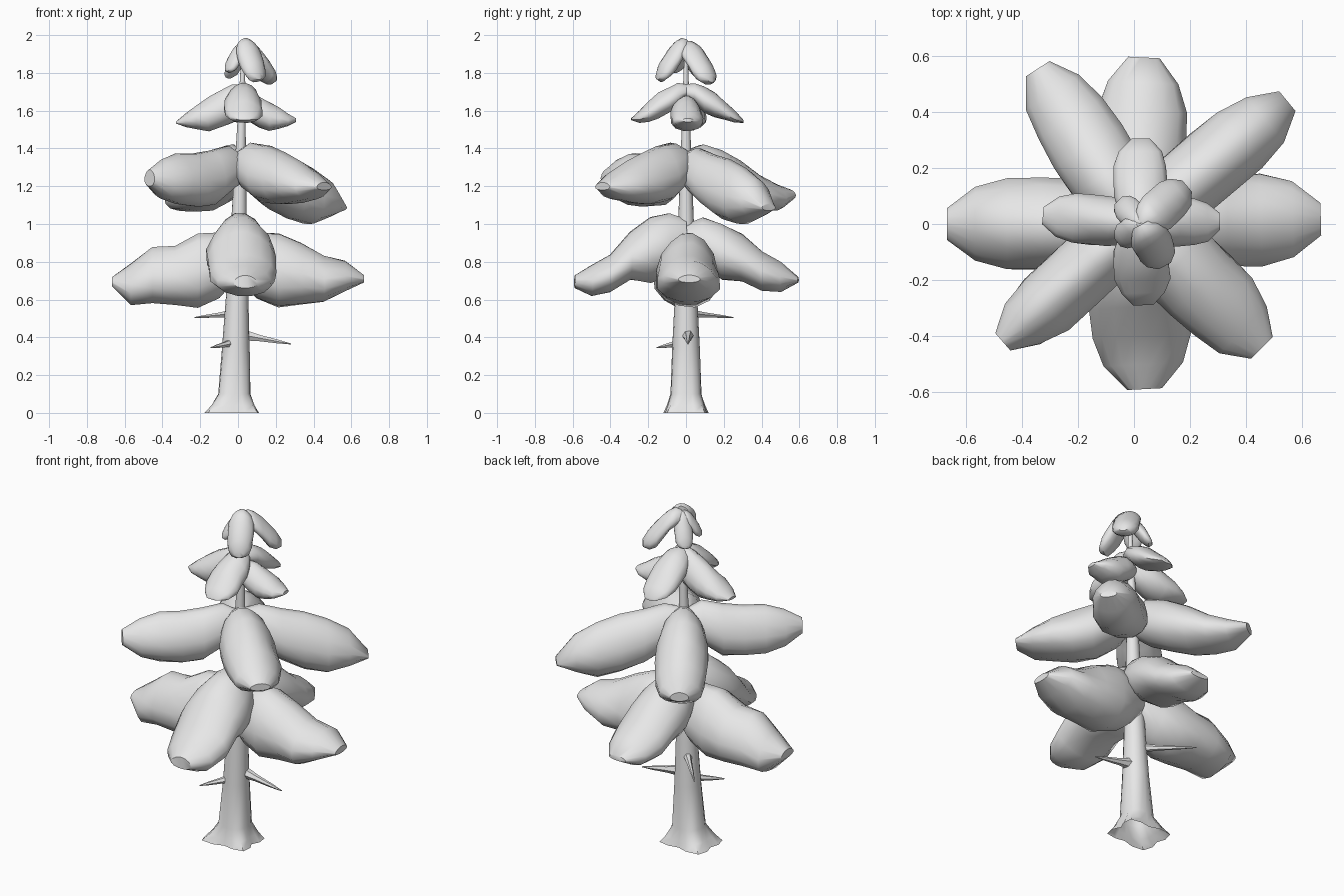
import bpy, bmesh
from math import cos, sin, pi, radians
from mathutils import Vector, noise

cube = bpy.data.objects.get("Cube")
if cube:
    bpy.data.objects.remove(cube, do_unlink=True)

grey = bpy.data.materials.new("plain_grey")
grey.use_nodes = True
grey.diffuse_color = (0.8, 0.8, 0.8, 1)
grey.node_tree.nodes["Principled BSDF"].inputs["Base Color"].default_value = (0.8, 0.8, 0.8, 1)
parts = []


def lean(z):
    """Sideways position of the slightly leaning trunk axis."""
    return 0.025 * z - 0.02


def loft(name, rings, open_start=False):
    """Skin a tube through rings of equal vertex count."""
    bm = bmesh.new()
    loops = [[bm.verts.new(p) for p in ring] for ring in rings]
    count = len(loops[0])
    for a, b in zip(loops, loops[1:]):
        for i in range(count):
            j = (i + 1) % count
            bm.faces.new((a[i], a[j], b[j], b[i]))
    if not open_start:
        bm.faces.new(loops[0])
    bm.faces.new(loops[-1])
    bmesh.ops.recalc_face_normals(bm, faces=bm.faces)
    mesh = bpy.data.meshes.new(name)
    bm.to_mesh(mesh)
    bm.free()
    mesh.materials.append(grey)
    obj = bpy.data.objects.new(name, mesh)
    bpy.context.collection.objects.link(obj)
    parts.append(obj)


# Shared spacing and width of the sections along every foliage clump
ALONG = [0, .15, .32, .5, .68, .85, 1]
WIDTH = [.55, .82, 1, 1, .97, .8, .35]


def clump(name, angle, reach, half_width, tops, bottoms, sides=14):
    """Lumpy bough growing outward, with its own upper and lower outline."""
    out = Vector((cos(radians(angle)), sin(radians(angle)), 0))
    side = Vector((-out.y, out.x, 0))
    rings = []
    for f, w, top, bottom in zip(ALONG, WIDTH, tops, bottoms):
        centre = Vector((lean(tops[0]), 0, (top + bottom) / 2)) + out * reach * f
        ring = []
        for i in range(sides):
            t = 2 * pi * i / sides
            offset = side * (cos(t) * (1 - .2 * sin(t)) * w * half_width)
            offset.z = sin(t) * (top - bottom) / 2
            lump = noise.noise((centre + offset) * (1.1 / half_width) + Vector((angle, 0, 0)))
            ring.append(centre + offset * (1 + .1 * lump))
        rings.append(ring)
    loft(name, rings)


def tier(name, clumps):
    for n, values in enumerate(clumps, 1):
        clump(f"{name}_{n}", *values)


# Each clump: angle, reach, half width, upper outline, lower outline
tier("lower_foliage", [
    (1.5, .665, .165, (.88, .95, .955, .91, .83, .81, .73), (.7, .6, .55, .565, .59, .64, .69)),
    (180, .67, .165, (.89, .96, .945, .885, .88, .79, .72), (.72, .6, .55, .565, .575, .57, .67)),
    (-87, .59, .18, (1.03, 1.06, 1.04, .96, .84, .785, .73), (.8, .72, .69, .7, .64, .62, .66)),
    (87, .595, .16, (1, 1.03, 1.01, .95, .86, .8, .72), (.85, .78, .7, .69, .645, .64, .69)),
])
tier("middle_foliage", [
    (221, .64, .12, (1.37, 1.41, 1.39, 1.375, 1.37, 1.345, 1.29), (1.22, 1.17, 1.1, 1.09, 1.1, 1.13, 1.2)),
    (-45, .625, .15, (1.39, 1.43, 1.41, 1.38, 1.33, 1.28, 1.22), (1.25, 1.17, 1.11, 1.1, 1.11, 1.13, 1.18)),
    (39.5, .69, .13, (1.38, 1.4, 1.37, 1.34, 1.3, 1.24, 1.11), (1.22, 1.15, 1.08, 1.03, 1, 1.03, 1.07)),
    (123, .66, .14, (1.39, 1.42, 1.4, 1.34, 1.26, 1.21, 1.18), (1.22, 1.15, 1.1, 1.07, 1.06, 1.07, 1.13)),
])
tier("upper_foliage", [
    (175, .35, .09, (1.74, 1.74, 1.71, 1.675, 1.635, 1.59, 1.545), (1.58, 1.54, 1.51, 1.49, 1.5, 1.51, 1.53)),
    (2, .285, .085, (1.66, 1.68, 1.67, 1.645, 1.62, 1.585, 1.56), (1.57, 1.54, 1.51, 1.49, 1.5, 1.515, 1.54)),
    (90, .305, .095, (1.74, 1.745, 1.73, 1.7, 1.65, 1.6, 1.55), (1.66, 1.64, 1.59, 1.565, 1.55, 1.535, 1.535)),
    (-88, .29, .1, (1.74, 1.745, 1.72, 1.7, 1.65, 1.6, 1.56), (1.66, 1.62, 1.59, 1.56, 1.54, 1.535, 1.55)),
])
tier("crown_foliage", [
    (40, .21, .075, (1.96, 1.97, 1.95, 1.92, 1.88, 1.84, 1.79), (1.88, 1.87, 1.85, 1.8, 1.75, 1.735, 1.75)),
    (-62, .17, .07, (1.98, 1.985, 1.97, 1.94, 1.9, 1.86, 1.8), (1.9, 1.88, 1.85, 1.8, 1.77, 1.75, 1.765)),
    (217, .11, .05, (1.95, 1.96, 1.95, 1.93, 1.9, 1.87, 1.83), (1.88, 1.87, 1.85, 1.83, 1.81, 1.8, 1.81)),
    (135, .12, .05, (1.95, 1.955, 1.94, 1.91, 1.88, 1.84, 1.8), (1.88, 1.86, 1.83, 1.8, 1.78, 1.77, 1.78)),
])

# Trunk with four flared roots, open underneath
SIDES = 16
rings = []
for z, radius, flare in [(0, .125, 1), (.04, .107, .6), (.1, .086, .15), (.35, .073, 0), (.6, .06, 0),
                         (1, .042, 0), (1.5, .023, 0), (1.95, .008, 0)]:
    ring = []
    for i in range(SIDES):
        a = 2 * pi * i / SIDES
        r = radius - flare * .025 * (cos(4 * a) + .5 * cos(a))
        ring.append(Vector((lean(z) + r * cos(a) * (1 + .25 * flare), r * sin(a), z)))
    rings.append(ring)
loft("trunk", rings, open_start=True)


# Bare broken branches
def twig(name, start, end, thickness):
    start, end = Vector(start), Vector(end)
    along = (end - start).normalized()
    side = along.cross(Vector((0, 0, 1))).normalized()
    up = side.cross(along)
    rings = []
    for f, r in [(0, 1.2), (.3, .75), (.7, .45), (1, .12)]:
        centre = start.lerp(end, f)
        rings.append([centre + (side * cos(k * pi / 3) + up * sin(k * pi / 3)) * r * thickness
                      for k in range(6)])
    loft(name, rings)


twig("left_twig", (.04, .01, .41), (.28, .01, .365), .026)
twig("back_twig", (-.03, .03, .525), (-.23, .25, .505), .02)
twig("front_twig", (-.03, -.03, .37), (-.145, -.155, .345), .022)

# Soft shading with crisp creases
bpy.ops.object.select_all(action='DESELECT')
for obj in parts:
    obj.select_set(True)
bpy.context.view_layer.objects.active = parts[0]
bpy.ops.object.shade_smooth_by_angle(angle=radians(50))
